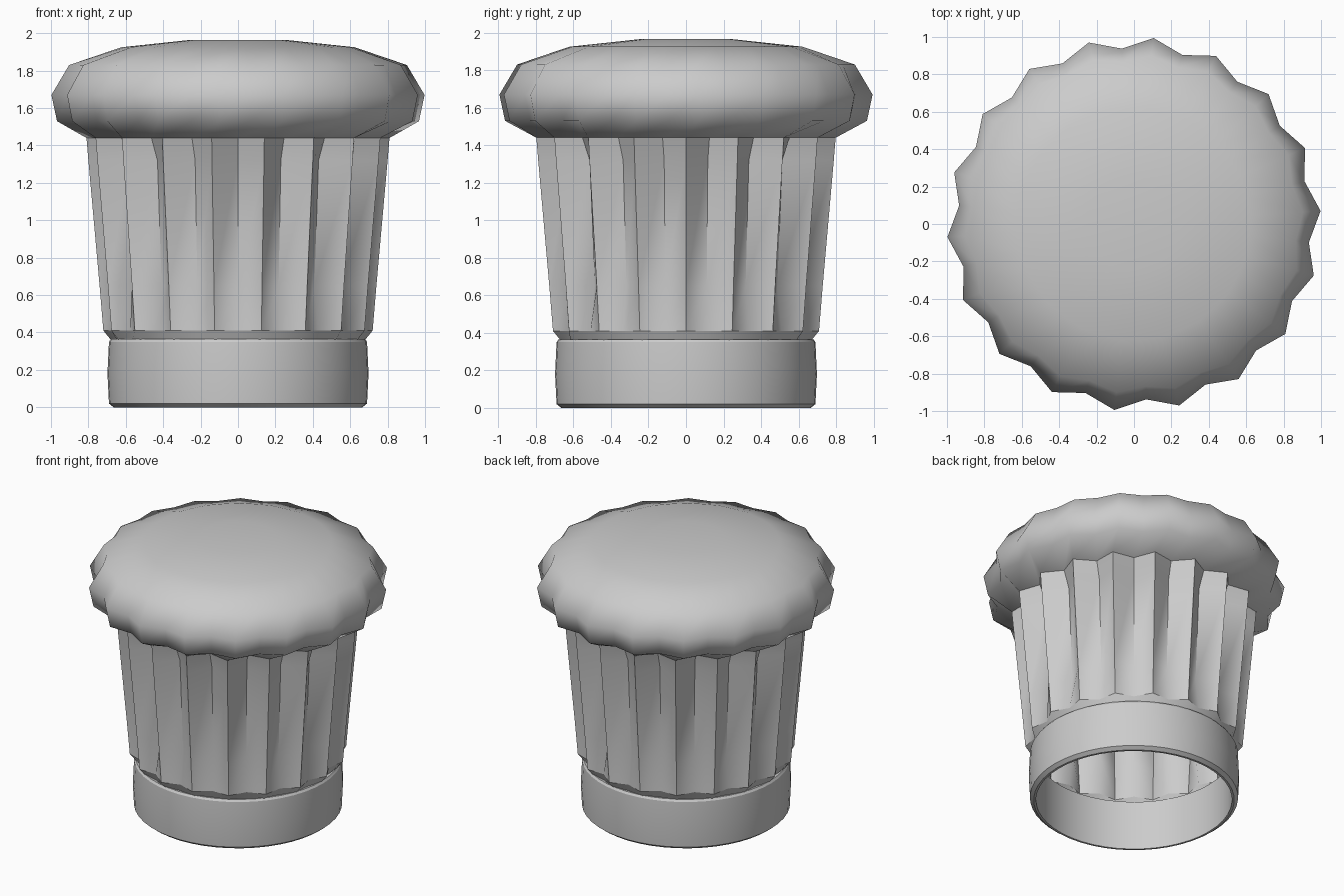
import bpy, bmesh
from math import sin, cos, radians, pi

if "Cube" in bpy.data.objects:
    bpy.data.objects.remove(bpy.data.objects["Cube"])

PLEATS = 18
N = PLEATS * 2


def finish(bm, name):
    bmesh.ops.recalc_face_normals(bm, faces=bm.faces)
    for f in bm.faces:
        f.smooth = True
    mesh = bpy.data.meshes.new(name)
    bm.to_mesh(mesh)
    bm.free()
    ob = bpy.data.objects.new(name, mesh)
    bpy.context.collection.objects.link(ob)
    return ob


def star_ring(bm, z, peak, valley, twist):
    # ring alternating between pleat peaks and valleys
    ring = []
    for i in range(N):
        r = valley if i % 2 else peak
        a = radians(twist) + 2 * pi * i / N
        ring.append(bm.verts.new((r * cos(a), r * sin(a), z)))
    return ring


def bridge(bm, lower, upper):
    n = len(lower)
    for i in range(n):
        j = (i + 1) % n
        bm.faces.new((lower[i], lower[j], upper[j], upper[i]))


# Pleated wall and puffed crown: (z, peak radius, valley radius, twist in degrees)
profile = [
    (0.355, 0.675, 0.655, 0), (0.41, 0.72, 0.665, 0), (0.65, 0.74, 0.635, 0),
    (1.32, 0.80, 0.67, 0), (1.44, 0.81, 0.72, 0),
    (1.53, 0.97, 0.91, 4), (1.67, 1.0, 0.94, 4), (1.83, 0.905, 0.87, 4),
    (1.925, 0.625, 0.62, 4), (1.965, 0.25, 0.25, 4),
]
bm = bmesh.new()
rings = [star_ring(bm, *p) for p in profile]
for lower, upper in zip(rings, rings[1:]):
    bridge(bm, lower, upper)
bm.faces.new(rings[-1])

# Crisp fold lines on the wall, soft shading on the crown
for k in range(1, 4):
    for i in range(N):
        if k > 1 or i % 2 == 0:
            bm.edges.get((rings[k][i], rings[k + 1][i])).smooth = False
for k in (1, 4):
    for i in range(N):
        bm.edges.get((rings[k][i], rings[k][(i + 1) % N])).smooth = False
finish(bm, "pleated_crown")

# Head band: closed ring with a slightly bulged outside
band = [(0.65, 0.0), (0.665, 0.0), (0.69, 0.02), (0.698, 0.18),
        (0.69, 0.35), (0.68, 0.365), (0.65, 0.36)]
bm = bmesh.new()
SEG = 48
loops = [[bm.verts.new((r * cos(2 * pi * i / SEG), r * sin(2 * pi * i / SEG), z))
          for i in range(SEG)] for r, z in band]
for k in range(len(loops)):
    bridge(bm, loops[k], loops[(k + 1) % len(loops)])
ob = finish(bm, "head_band")
bpy.context.view_layer.objects.active = ob
ob.select_set(True)
bpy.ops.object.shade_smooth_by_angle(angle=radians(30))
